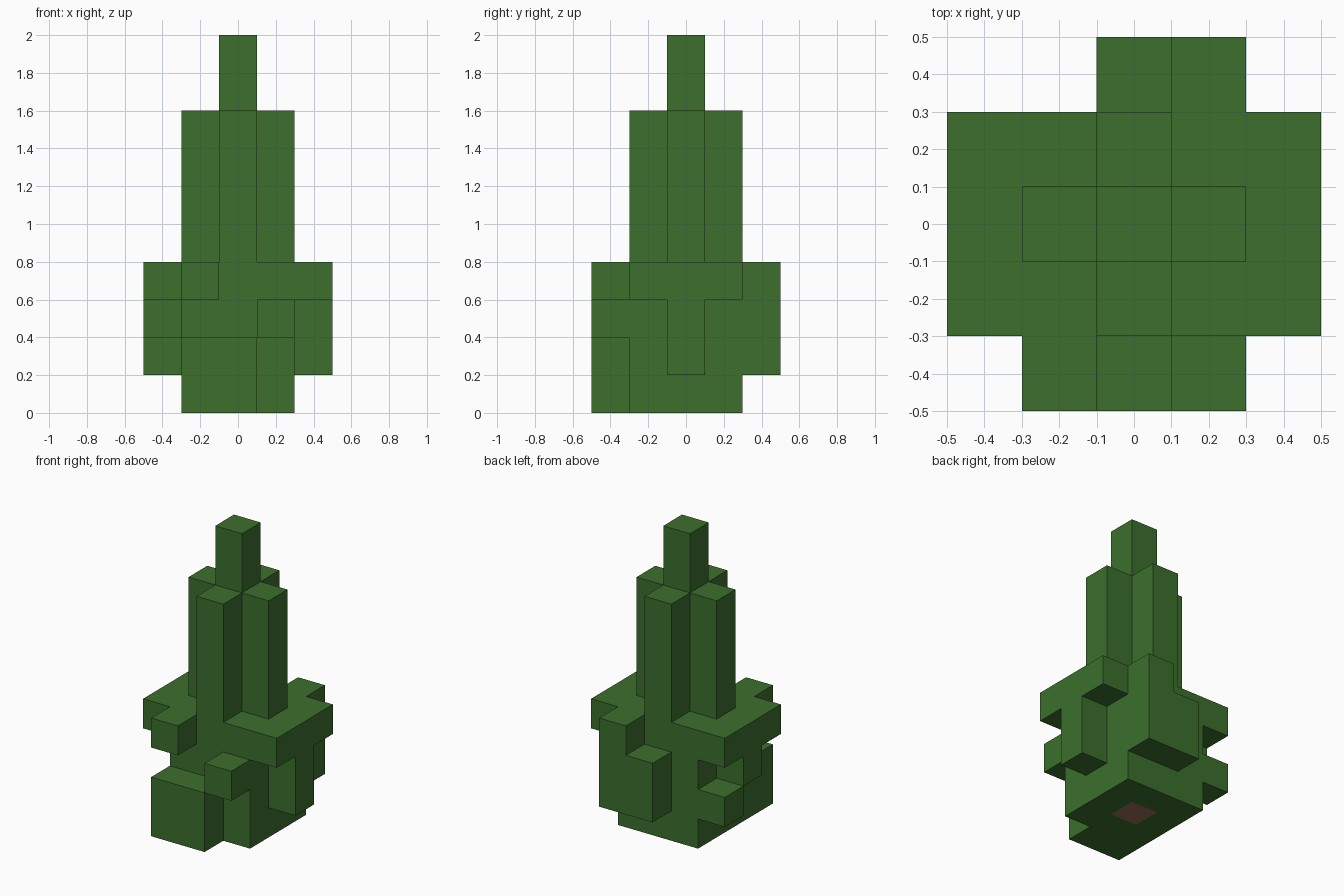
import bpy
import bmesh
from mathutils import Vector

cube = bpy.data.objects.get("Cube")
if cube:
    bpy.data.objects.remove(cube, do_unlink=True)

CELL = 0.2


def make_material(name, rgb):
    mat = bpy.data.materials.new(name)
    mat.use_nodes = True
    color = (*rgb, 1)
    mat.diffuse_color = color
    bsdf = next(n for n in mat.node_tree.nodes if n.type == 'BSDF_PRINCIPLED')
    bsdf.inputs["Base Color"].default_value = color
    return mat


leaf_green = make_material("leaf_green", (0.045, 0.159, 0.026))
bark_brown = make_material("bark_brown", (0.32, 0.155, 0.095))


def block(x, y, z):
    """Cells of a box; each argument is an inclusive (first, last) range."""
    return {(i, j, k)
            for i in range(x[0], x[1] + 1)
            for j in range(y[0], y[1] + 1)
            for k in range(z[0], z[1] + 1)}


# Trunk cell, showing only underneath
trunk = block((0, 0), (0, 0), (0, 0))

# Foliage: solid core, wide skirt, cross-shaped tower and spire
foliage = block((-1, 1), (-1, 1), (0, 3))
foliage |= block((-2, 2), (-1, 1), (3, 3))
foliage |= block((-1, 1), (0, 0), (4, 7)) | block((0, 0), (-1, 1), (4, 7))
foliage |= block((0, 0), (0, 0), (8, 9))

# Front clumps
foliage |= block((-1, 0), (-2, -2), (0, 1))
foliage |= block((1, 1), (-2, -2), (2, 2))
foliage |= block((-1, -1), (-2, -2), (3, 3))

# Back clumps
foliage |= block((0, 0), (2, 2), (1, 2))
foliage |= block((1, 1), (2, 2), (1, 3))

# Side clumps
foliage |= block((2, 2), (0, 0), (1, 2))
foliage |= block((-2, -2), (0, 0), (2, 2))
foliage |= block((-2, -2), (1, 1), (1, 1))


def build_cells(name, cells, trunk_cells):
    """Skin the outside of the cells and merge the coplanar faces."""
    bm = bmesh.new()
    for cell in sorted(cells | trunk_cells):
        center = (Vector(cell) + Vector((0, 0, 0.5))) * CELL
        for axis in range(3):
            for sign in (-1, 1):
                normal = Vector((0, 0, 0))
                normal[axis] = sign
                neighbour = tuple(int(c + n) for c, n in zip(cell, normal))
                if neighbour in cells or neighbour in trunk_cells:
                    continue
                u = Vector((0, 0, 0))
                u[(axis + 1) % 3] = 1
                v = normal.cross(u)
                mid = center + normal * CELL / 2
                corners = [mid + (u * a + v * b) * CELL / 2
                           for a, b in ((-1, -1), (1, -1), (1, 1), (-1, 1))]
                face = bm.faces.new([bm.verts.new(p) for p in corners])
                face.material_index = int(cell in trunk_cells)
    bmesh.ops.remove_doubles(bm, verts=bm.verts, dist=0.001)
    bmesh.ops.dissolve_limit(bm, angle_limit=0.01, verts=bm.verts,
                             edges=bm.edges, delimit={'MATERIAL'})
    mesh = bpy.data.meshes.new(name)
    bm.to_mesh(mesh)
    bm.free()
    mesh.materials.append(leaf_green)
    mesh.materials.append(bark_brown)
    obj = bpy.data.objects.new(name, mesh)
    bpy.context.collection.objects.link(obj)
    return obj


build_cells("conifer_tree", foliage - trunk, trunk)
